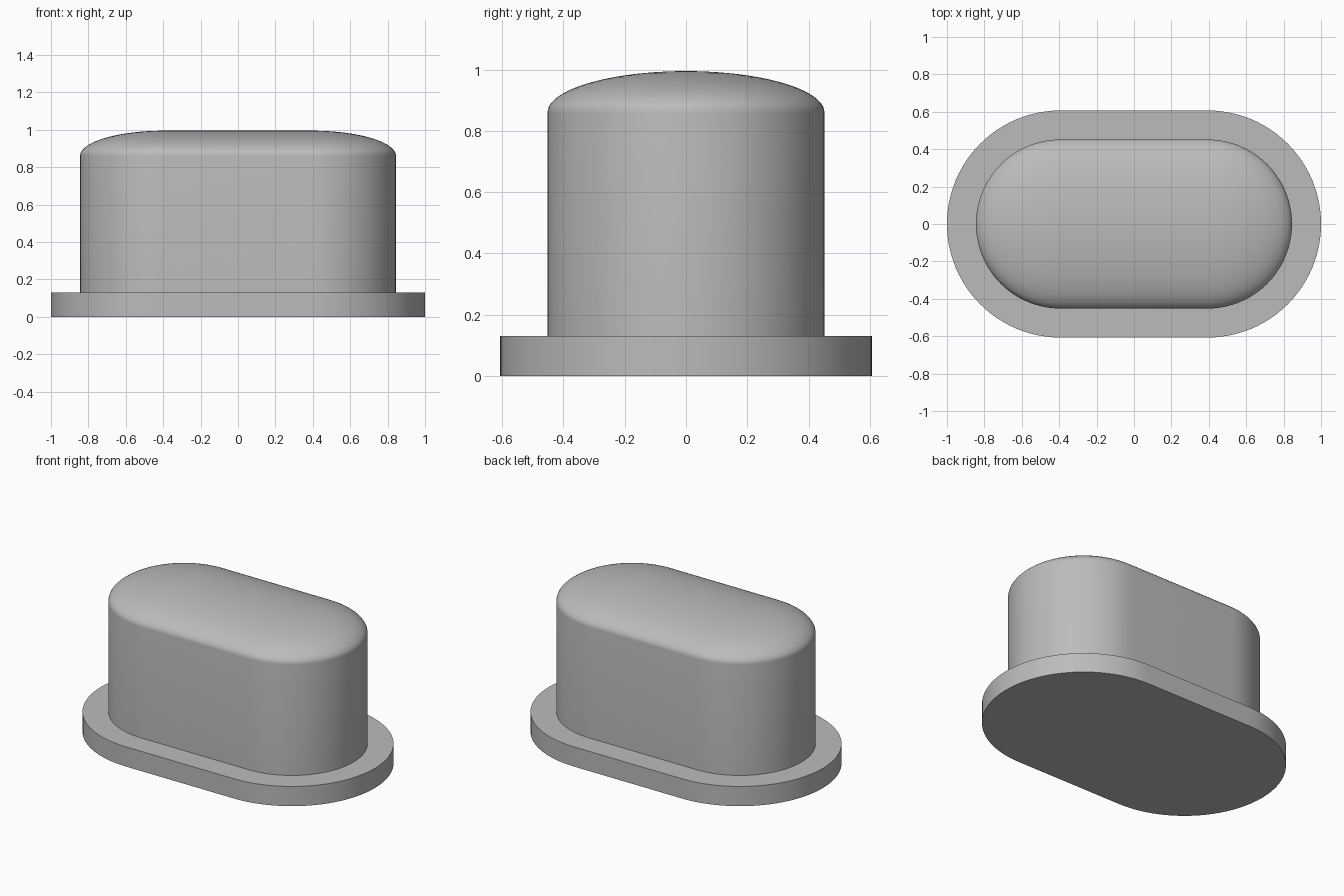
import bpy, bmesh
from math import sin, cos, pi

cube = bpy.data.objects.get("Cube")
if cube:
    bpy.data.objects.remove(cube)

HALF_STRAIGHT = 0.393   # distance of the round ends' centres from the middle
ARC_STEPS = 48

grey = bpy.data.materials.new("light_grey")
grey.use_nodes = True
grey.diffuse_color = (0.5, 0.5, 0.5, 1)
grey.node_tree.nodes["Principled BSDF"].inputs["Base Color"].default_value = (0.5, 0.5, 0.5, 1)


def stadium_ring(bm, radius, z):
    """Closed outline of two half circles joined by straight sides."""
    ring = []
    for side in (1, -1):
        for i in range(ARC_STEPS + 1):
            a = -pi / 2 + pi * i / ARC_STEPS
            ring.append(bm.verts.new((side * (HALF_STRAIGHT + radius * cos(a)),
                                      side * radius * sin(a), z)))
    return ring


def loft(name, profile, cap_top=False):
    """Skin a stadium outline through (radius, z) pairs, closed underneath."""
    bm = bmesh.new()
    rings = [stadium_ring(bm, r, z) for r, z in profile]
    n = len(rings[0])
    for low, high in zip(rings, rings[1:]):
        for i in range(n):
            j = (i + 1) % n
            bm.faces.new((low[i], low[j], high[j], high[i]))
    bm.faces.new(rings[0][::-1])
    if cap_top:
        bm.faces.new(rings[-1])
    bmesh.ops.remove_doubles(bm, verts=bm.verts, dist=1e-5)
    bmesh.ops.recalc_face_normals(bm, faces=bm.faces)
    mesh = bpy.data.meshes.new(name)
    bm.to_mesh(mesh)
    bm.free()
    mesh.materials.append(grey)
    obj = bpy.data.objects.new(name, mesh)
    bpy.context.collection.objects.link(obj)
    bpy.ops.object.select_all(action='DESELECT')
    obj.select_set(True)
    bpy.context.view_layer.objects.active = obj
    bpy.ops.object.shade_smooth_by_angle(angle=pi / 6)
    return obj


# Flat flange at the bottom
loft("base_flange", [(0.607, 0), (0.607, 0.13)], cap_top=True)

# Upright body with an elliptical dome that closes to a ridge line
RADIUS, SHOULDER, RISE, DOME_STEPS = 0.452, 0.86, 0.135, 20
dome = [(RADIUS * cos(pi / 2 * i / DOME_STEPS), SHOULDER + RISE * sin(pi / 2 * i / DOME_STEPS))
        for i in range(DOME_STEPS)]
loft("domed_body", [(RADIUS, 0.13)] + dome + [(0, SHOULDER + RISE)])
